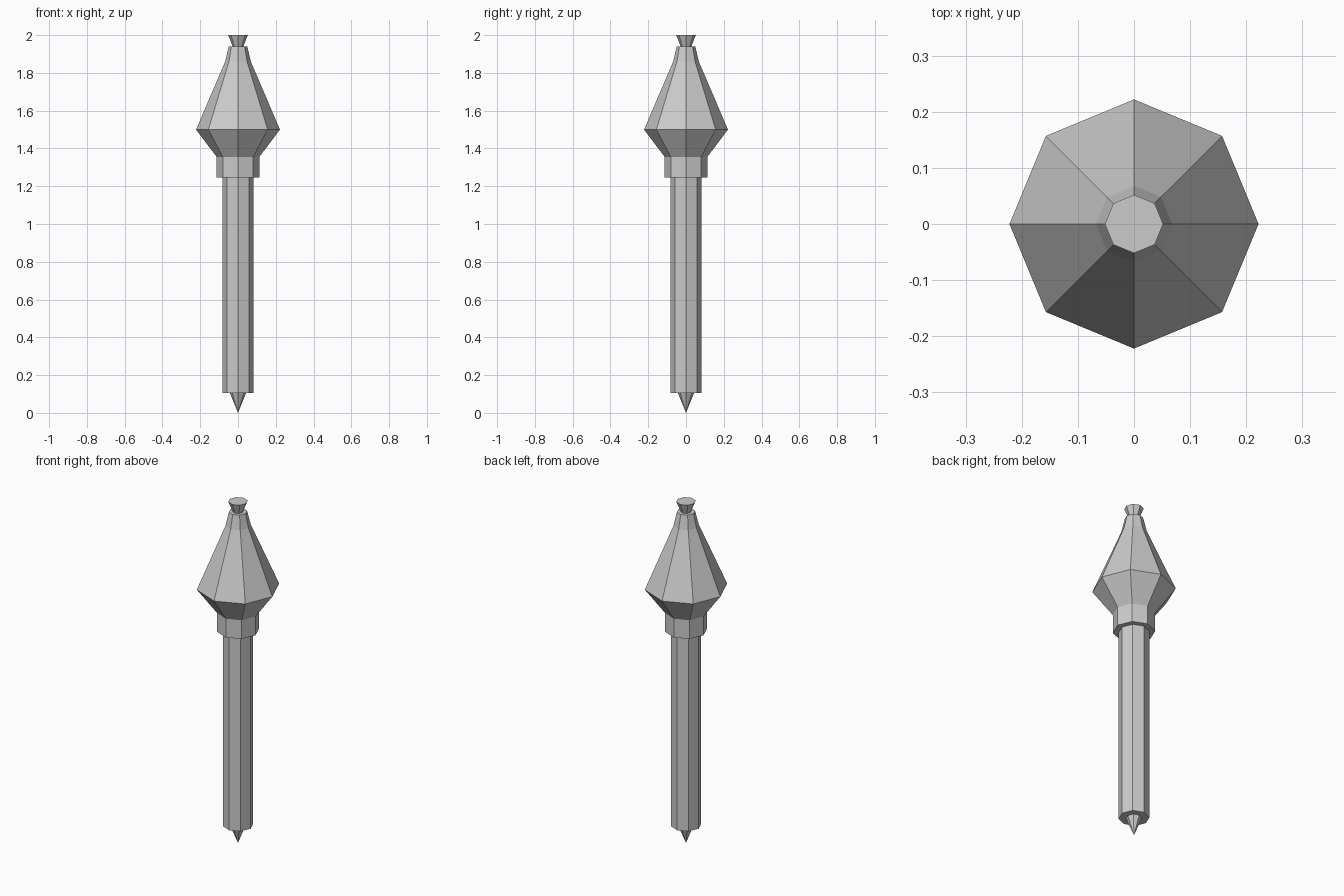
import bpy, bmesh
from math import cos, sin, pi

if "Cube" in bpy.data.objects:
    bpy.data.objects.remove(bpy.data.objects["Cube"])

SIDES = 8


def lathe(name, profile):
    """Revolve (radius, z) points into an eight-sided flat-faced part."""
    bm = bmesh.new()
    rings = []
    for r, z in profile:
        if r == 0:
            rings.append([bm.verts.new((0, 0, z))])
        else:
            rings.append([bm.verts.new((r * cos(2 * pi * i / SIDES),
                                        r * sin(2 * pi * i / SIDES), z))
                          for i in range(SIDES)])
    for a, b in zip(rings, rings[1:]):
        for i in range(SIDES):
            j = (i + 1) % SIDES
            if len(a) == 1:
                bm.faces.new((a[0], b[j], b[i]))
            elif len(b) == 1:
                bm.faces.new((a[i], a[j], b[0]))
            else:
                bm.faces.new((a[i], a[j], b[j], b[i]))
    mesh = bpy.data.meshes.new(name)
    bm.to_mesh(mesh)
    bm.free()
    obj = bpy.data.objects.new(name, mesh)
    bpy.context.collection.objects.link(obj)
    return obj


# Pointed spike at the foot
lathe("bottom_spike", [(0, 0), (0.043, 0.105)])

# Long handle with a flat underside around the spike
lathe("shaft", [(0.043, 0.105), (0.082, 0.105), (0.082, 1.245)])

# Wider collar below the head
lathe("collar", [(0.082, 1.245), (0.113, 1.245), (0.113, 1.355)])

# Faceted head, widest low down and tapering to a neck
lathe("head", [(0.113, 1.355), (0.222, 1.5), (0.068, 1.86),
               (0.049, 1.94), (0.028, 1.94)])

# Flared cap on top
lathe("top_cap", [(0.028, 1.94), (0.052, 2.0), (0, 2.0)])
